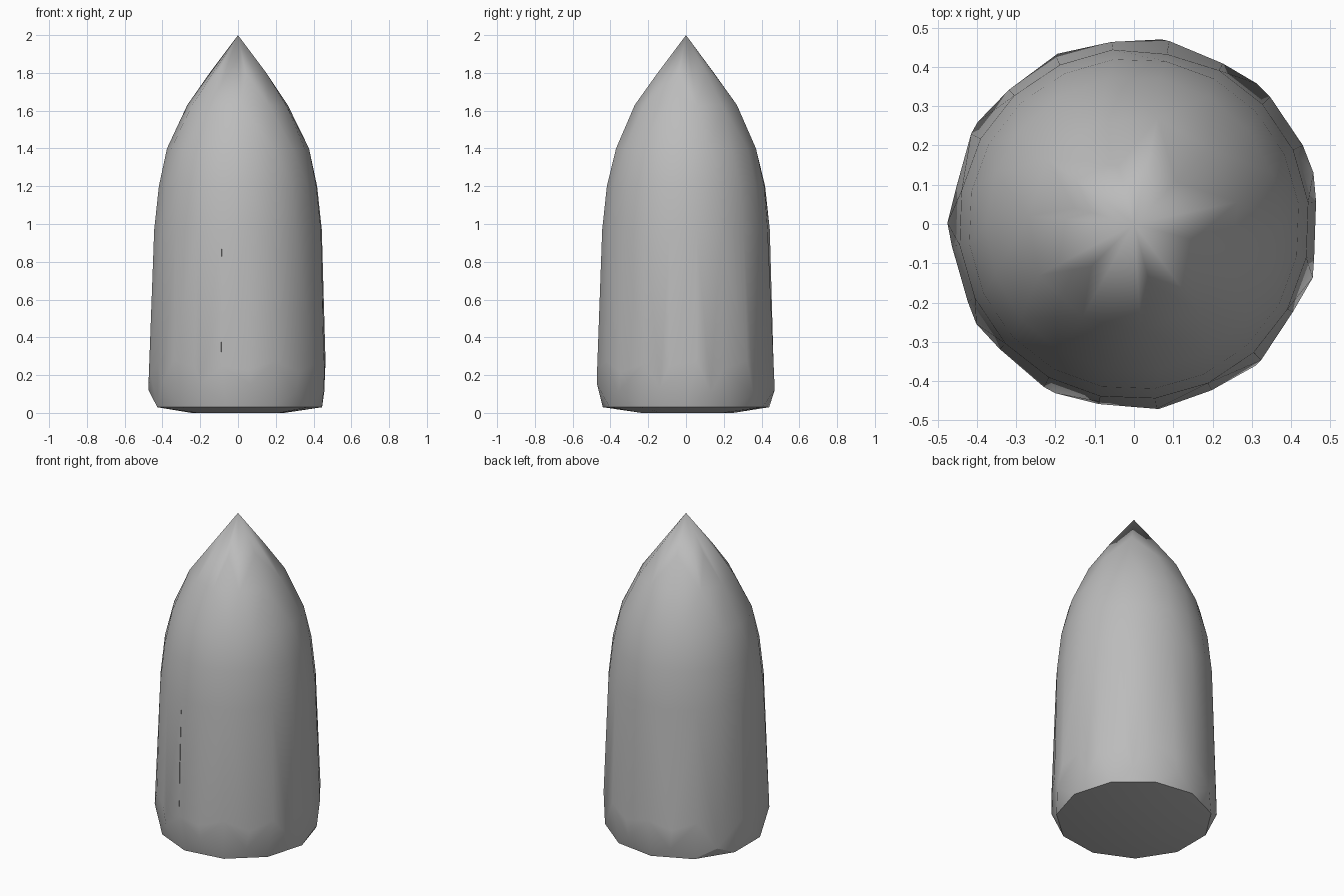
import bpy
import bmesh
import math
import random

random.seed(4)

cube = bpy.data.objects.get("Cube")
if cube:
    bpy.data.objects.remove(cube)

# Plain grey stone
stone = bpy.data.materials.new("grey_stone")
stone.use_nodes = True
grey = (0.5, 0.5, 0.5, 1)
stone.diffuse_color = grey
stone.node_tree.nodes["Principled BSDF"].inputs["Base Color"].default_value = grey

# Rings of the pointed stone: height, radius, corners, starting angle in degrees
RINGS = [
    (0.0, 0.25, 9, 10), (0.03, 0.445, 11, 0), (0.14, 0.475, 11, 16),
    (0.26, 0.474, 20, 7), (0.6, 0.461, 20, 7), (0.97, 0.447, 20, 7),
    (1.2, 0.422, 20, 7), (1.4, 0.376, 18, 0), (1.63, 0.276, 11, 12),
    (1.8, 0.155, 6, 45),
]

# Faceted hull through the rings, closed by a sharp tip
bm = bmesh.new()
for z, radius, corners, start in RINGS:
    for i in range(corners):
        angle = math.radians(start) + math.tau * i / corners
        bm.verts.new((radius * math.cos(angle), radius * math.sin(angle), z))
bm.verts.new((0, 0, 2))
hull = bmesh.ops.convex_hull(bm, input=bm.verts[:])
loose = [v for v in bm.verts if not v.link_faces]
bmesh.ops.delete(bm, geom=loose, context='VERTS')

# Shallow chips around the base, near the tip and on the back
for v in bm.verts:
    angle = math.degrees(math.atan2(v.co.y, v.co.x))
    depth = 0
    if 0.2 < v.co.z < 0.3 or 1.5 < v.co.z < 1.9:
        depth = random.choice((0, 0, 0.015, 0.025))
    elif abs(v.co.z - 0.97) < 0.1 and abs(angle - 82) < 9:
        depth = 0.015
    v.co.x *= 1 - depth
    v.co.y *= 1 - depth
    if 0.1 < v.co.z < 0.3:
        v.co.z += random.uniform(-0.05, 0.03)
bmesh.ops.recalc_face_normals(bm, faces=bm.faces[:])

mesh = bpy.data.meshes.new("pointed_stone")
bm.to_mesh(mesh)
bm.free()
mesh.materials.append(stone)
pointed_stone = bpy.data.objects.new("pointed_stone", mesh)
bpy.context.collection.objects.link(pointed_stone)

# Smooth flanks with crisp base edge and tip ridges
bpy.context.view_layer.objects.active = pointed_stone
pointed_stone.select_set(True)
bpy.ops.object.shade_smooth_by_angle(angle=math.radians(35))
